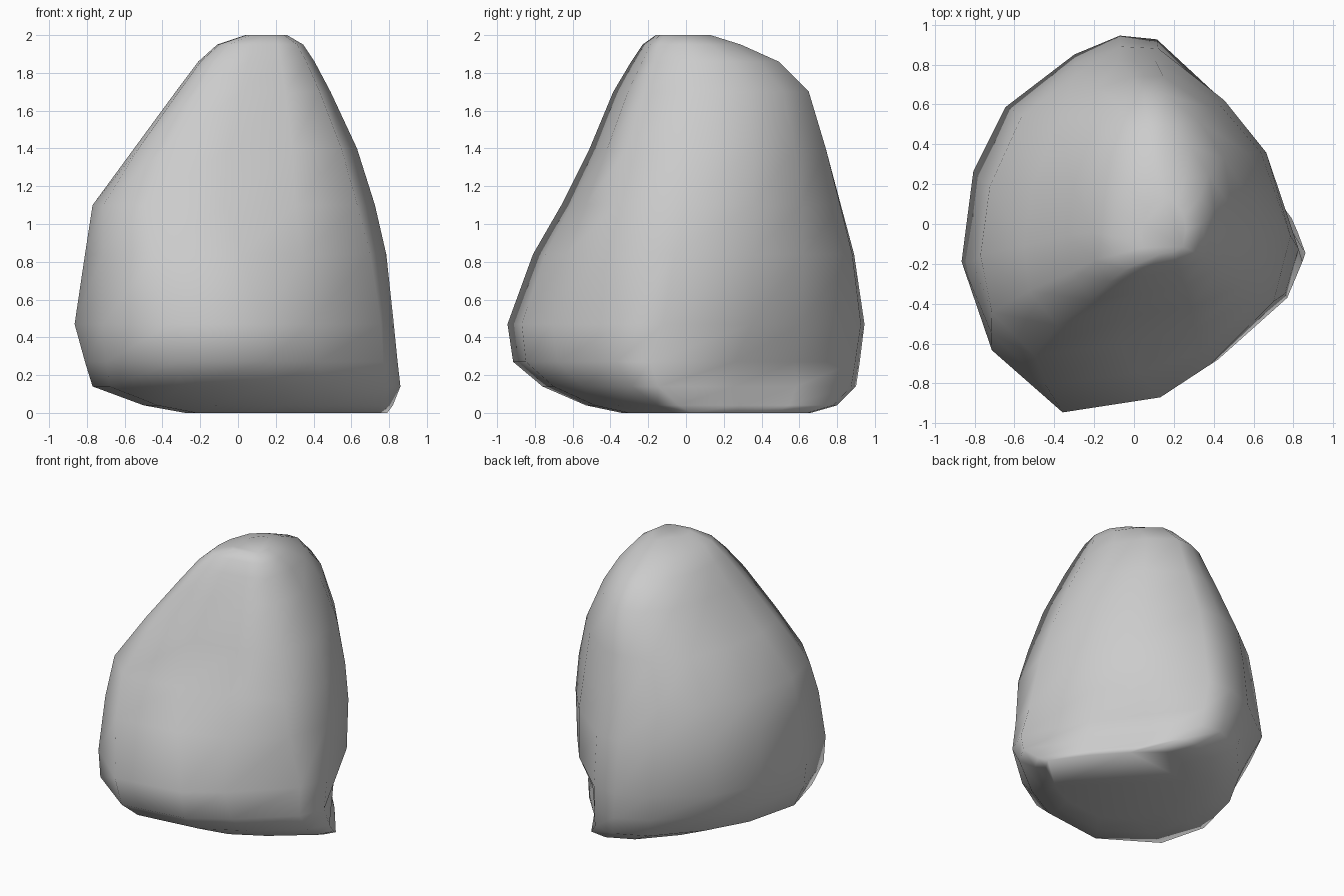
import bpy, bmesh

# Normalised plan outlines (counter-clockwise from the front left ridge)
BASE = [(-.42, -1), (.15, -.93), (.50, -.74), (.90, -.43), (1, -.26), (.67, .22), (.33, .62),
        (.12, .97), (-.08, 1), (-.36, .87), (-.68, .52), (-.88, .17), (-1, -.3), (-.89, -.71)]
LOW = [(-.40, -1), (.18, -.92), (.47, -.75), (.92, -.37), (1, -.13), (.80, .37), (.57, .64),
       (.16, .98), (-.06, 1), (-.33, .90), (-.74, .62), (-.93, .28), (-1, -.2), (-.82, -.67)]
HIGH = [(-.72, -1), (-.15, -.93), (.42, -.85), (.86, -.68), (1, -.1), (.91, .38), (.60, .74),
        (.18, 1), (-.08, 1), (-.38, .90), (-.72, .62), (-.94, .1), (-1, -.36), (-.96, -.72)]

# Height, x range, y range of each cross-section
LEVELS = [
    (0.00, -.28, .79, -.34, .66),
    (0.04, -.50, .82, -.53, .80),
    (0.14, -.77, .86, -.76, .90),
    (0.27, -.81, .845, -.915, .92),
    (0.47, -.865, .825, -.945, .945),
    (0.84, -.81, .785, -.81, .89),
    (1.10, -.77, .725, -.66, .82),
    (1.40, -.55, .63, -.51, .74),
    (1.70, -.33, .49, -.385, .65),
    (1.86, -.21, .405, -.29, .49),
    (1.95, -.11, .345, -.23, .29),
    (2.00, .04, .26, -.16, .13),
]


def section(bm, z, x0, x1, y0, y1):
    # Blend base -> low -> high outline and fit it to the given ranges
    if z < .47:
        first, second, t = BASE, LOW, max(0, (z - .14) / .33)
    else:
        first, second, t = LOW, HIGH, min(1, (z - .47) / .85)
    ring = []
    for (ax, ay), (bx, by) in zip(first, second):
        u, v = ax + (bx - ax) * t, ay + (by - ay) * t
        ring.append(bm.verts.new(((x0 + x1) / 2 + u * (x1 - x0) / 2,
                                  (y0 + y1) / 2 + v * (y1 - y0) / 2, z)))
    return ring


# Boulder: skin the stacked sections and cap both ends
bm = bmesh.new()
rings = [section(bm, *level) for level in LEVELS]
n = len(LOW)
for a, b in zip(rings, rings[1:]):
    for i in range(n):
        j = (i + 1) % n
        bm.faces.new((a[i], a[j], b[j], b[i]))
bm.faces.new(rings[0][::-1])
bm.faces.new(rings[-1])
bmesh.ops.recalc_face_normals(bm, faces=bm.faces)
for f in bm.faces:
    f.smooth = True
mesh = bpy.data.meshes.new("boulder")
bm.to_mesh(mesh)
bm.free()
bpy.context.collection.objects.link(bpy.data.objects.new("boulder", mesh))
